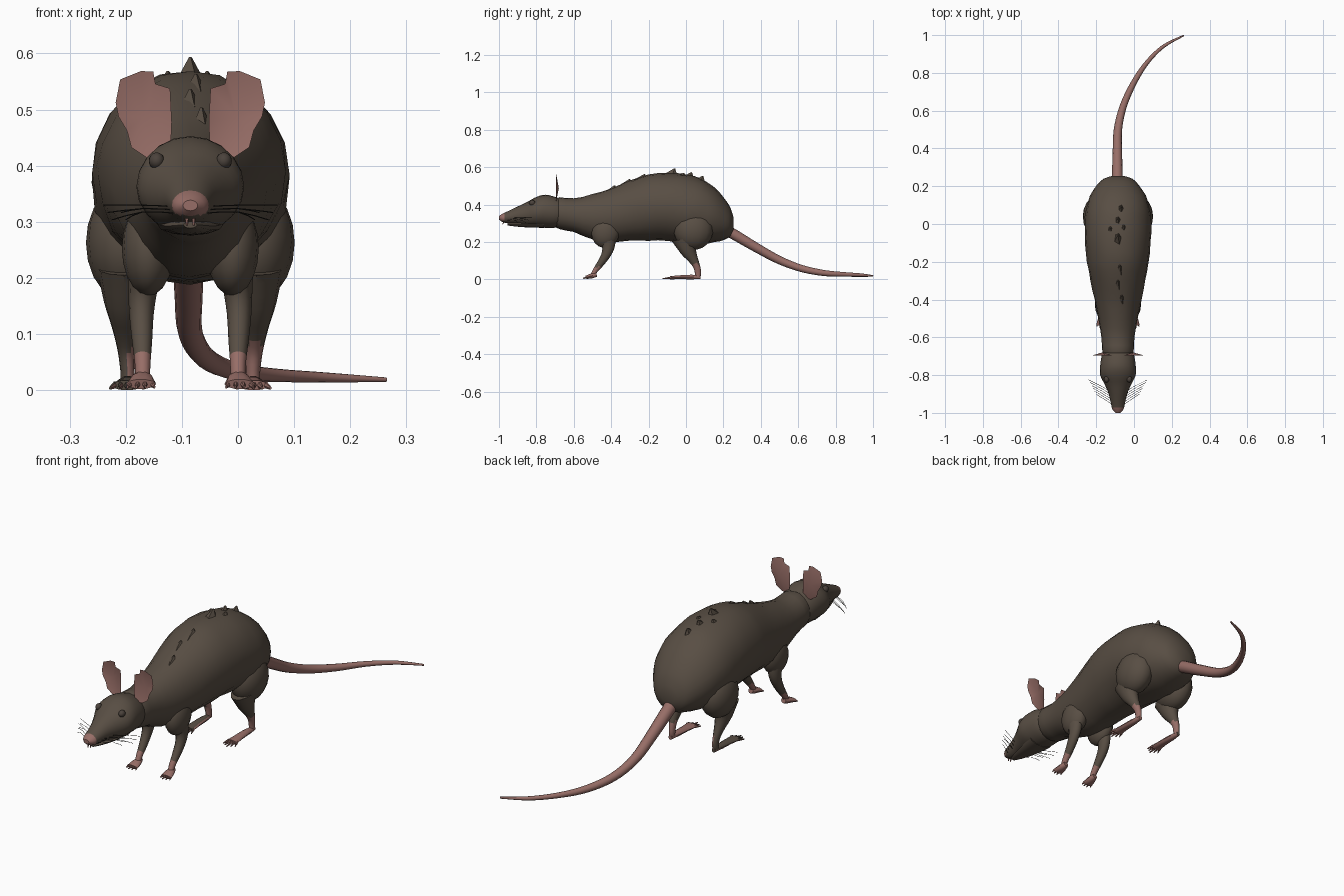
import bpy, bmesh, math, random
from mathutils import Vector, Matrix

if "Cube" in bpy.data.objects:
    bpy.data.objects.remove(bpy.data.objects["Cube"])

random.seed(4)
CX = -0.085          # the animal's own centre line


def material(name, rgb):
    m = bpy.data.materials.new(name)
    m.diffuse_color = (*rgb, 1)
    m.use_nodes = True
    m.node_tree.nodes["Principled BSDF"].inputs["Base Color"].default_value = m.diffuse_color
    return m


FUR = material("brown fur", (0.098, 0.076, 0.057))
SKIN = material("pink skin", (0.31, 0.155, 0.135))
EYE = material("dark eye", (0.07, 0.055, 0.045))
HAIR = material("whisker black", (0.02, 0.018, 0.016))


def finish(name, bm, mats, rule=None, angle=40):
    bmesh.ops.recalc_face_normals(bm, faces=bm.faces)
    me = bpy.data.meshes.new(name)
    bm.to_mesh(me)
    bm.free()
    for m in mats:
        me.materials.append(m)
    if rule:
        for p in me.polygons:
            p.material_index = int(rule(p))
    ob = bpy.data.objects.new(name, me)
    bpy.context.collection.objects.link(ob)
    bpy.ops.object.select_all(action='DESELECT')
    ob.select_set(True)
    bpy.context.view_layer.objects.active = ob
    bpy.ops.object.shade_smooth_by_angle(angle=math.radians(angle))
    return ob


def smooth_path(pts, steps):
    """Catmull-Rom through points of any dimension."""
    P = [pts[0]] + list(pts) + [pts[-1]]
    out = []
    for i in range(1, len(P) - 2):
        for k in range(steps):
            t = k / steps
            out.append([0.5 * (2 * b + (c - a) * t + (2 * a - 5 * b + 4 * c - d) * t * t
                        + (3 * b - a - 3 * c + d) * t ** 3)
                        for a, b, c, d in zip(P[i - 1], P[i], P[i + 1], P[i + 2])])
    return out + [list(pts[-1])]


def loft(name, pts, mats, sides=12, steps=3, level=False, rule=None, bump=0, upright=False):
    """Tube through (x, y, z, half width, half height)."""
    rows = smooth_path(pts, steps)
    pos = [Vector(r[:3]) for r in rows]
    bm = bmesh.new()
    rings = []
    for i, r in enumerate(rows):
        t = (pos[min(i + 1, len(pos) - 1)] - pos[max(i - 1, 0)]).normalized()
        if upright:
            t = Vector((0, 1, 0))
        u = t.cross(Vector((0, 0, 1))).normalized() if level else Vector((1, 0, 0))
        v = u.cross(t).normalized()
        ring = []
        for k in range(sides):
            a = math.tau * k / sides
            j = 1 + random.uniform(-bump, bump)
            ring.append(bm.verts.new(pos[i] + u * math.cos(a) * max(r[3], .001) * j
                                     + v * math.sin(a) * max(r[4], .001) * j))
        rings.append(ring)
    for a, b in zip(rings, rings[1:]):
        for k in range(sides):
            n = (k + 1) % sides
            bm.faces.new((a[k], a[n], b[n], b[k]))
    bm.faces.new(rings[0])
    bm.faces.new(rings[-1])
    return finish(name, bm, mats, rule)


def blob(name, loc, scale, mat, tilt=0):
    bm = bmesh.new()
    bmesh.ops.create_uvsphere(bm, u_segments=16, v_segments=10, radius=1)
    bm.transform(Matrix.Translation(loc) @ Matrix.Rotation(tilt, 4, 'X')
                 @ Matrix.Diagonal((*scale, 1)))
    return finish(name, bm, [mat])


def spine(rows):
    """(y, bottom, top, half width) to loft points."""
    return [(CX, y, (lo + hi) / 2, w, (hi - lo) / 2) for y, lo, hi, w in rows]


# Torso
loft("torso", spine([
    (-0.70, .285, .425, .070), (-0.675, .27, .442, .083), (-0.60, .255, .435, .088),
    (-0.50, .215, .458, .105), (-0.40, .20, .49, .124), (-0.30, .208, .53, .145),
    (-0.20, .21, .565, .163), (-0.10, .21, .572, .173), (0.0, .195, .563, .177),
    (0.08, .19, .54, .168), (0.15, .20, .495, .147), (0.21, .215, .43, .108),
    (0.24, .235, .38, .075), (0.255, .27, .33, .03)]), [FUR], 20, 2, upright=True, bump=.012)

# Head with pink nose tip
loft("head", spine([
    (-0.64, .30, .42, .060), (-0.69, .28, .440, .084), (-0.75, .278, .455, .094),
    (-0.80, .283, .443, .094), (-0.85, .288, .416, .070), (-0.90, .297, .392, .049),
    (-0.95, .302, .368, .037), (-0.98, .308, .354, .030), (-1.0, .322, .341, .013)]),
    [FUR, SKIN], 20, 3, upright=True, rule=lambda p: p.center.y < -.968 and p.center.z > .315)

# Lower jaw and front teeth
loft("lower_jaw", spine([(-0.76, .278, .32, .06), (-0.85, .28, .31, .045),
                         (-0.92, .286, .306, .026), (-0.955, .291, .303, .012)]),
     [FUR], 12, 2, upright=True)
for s in (-1, 1):
    loft("tooth", [(CX + s * .006, -.973, .315, .004, .004),
                   (CX + s * .006, -.98, .296, .002, .002)], [SKIN], 6, 1)

# Ragged tufts along the back
for y, dx, z, r in [(-.22, .01, .565, .03), (-.15, -.02, .565, .03), (-.06, .0, .595, .03),
                    (-.01, .03, .570, .035), (-.02, -.04, .570, .035), (.03, 0, .575, .03),
                    (.09, .015, .555, .03), (-.30, 0, .538, .028), (-.38, .02, .505, .025)]:
    loft("back_tuft", [(CX + dx, y - .02, z - .05, r, r * 1.6),
                       (CX + dx, y, z, .003, .003)], [FUR], 5, 1)

# Tail
loft("tail", [(-.087, .20, .275, .028, .028), (-.088, .27, .235, .028, .028),
              (-.088, .38, .17, .025, .025), (-.085, .50, .105, .022, .022),
              (-.058, .62, .06, .019, .019), (-.005, .74, .036, .016, .016),
              (.065, .85, .029, .012, .012), (.155, .94, .025, .009, .009),
              (.264, .998, .021, .004, .004)], [SKIN], 12, 4, level=True)

# Outline of one ear: (outward offset, height)
EAR = [(.052, .415), (.035, .435), (.033, .48), (.036, .54), (.062, .548), (.066, .570),
       (.088, .571), (.125, .556), (.133, .515), (.128, .49), (.113, .465), (.105, .435),
       (.075, .415)]

for s, side in ((-1, "left"), (1, "right")):
    def X(d):
        return CX + s * d

    # Ear: thin plate, slightly cupped towards the middle
    bm = bmesh.new()
    rim = [bm.verts.new((X(d), -.695, z)) for d, z in EAR]
    hub = bm.verts.new((X(.082), -.680, .49))
    for a, b in zip(rim, rim[1:] + rim[:1]):
        bm.faces.new((a, b, hub))
    bmesh.ops.solidify(bm, geom=bm.faces[:], thickness=.011)
    finish(side + "_ear", bm, [SKIN])

    blob(side + "_eye", (X(.060), -.822, .411), (.014, .017, .015), EYE)

    # Front leg
    blob(side + "_shoulder", (X(.075), -.43, .255), (.047, .075, .085), FUR, -.2)
    loft(side + "_front_leg", [
        (X(.080), -.43, .25, .034, .050), (X(.084), -.415, .19, .027, .037),
        (X(.087), -.425, .14, .022, .026), (X(.086), -.455, .09, .018, .019),
        (X(.085), -.485, .05, .014, .014), (X(.085), -.50, .02, .013, .012)],
        [FUR, SKIN], 12, 3, rule=lambda p: p.center.z < .07)
    loft(side + "_front_foot", [
        (X(.085), -.478, .028, .012, .012), (X(.086), -.505, .021, .021, .014),
        (X(.088), -.535, .013, .027, .009)], [SKIN], 10, 2)
    for k in (-1.5, -.5, .5, 1.5):
        loft(side + "_front_toe", [
            (X(.087 + k * .011), -.525, .015, .006, .007),
            (X(.088 + k * .016), -.555 + abs(k) * .008, .008, .002, .003)], [SKIN], 6, 1)

    # Hind leg; the left paw is furred above and bare below
    blob(side + "_thigh", (X(.115), .04, .265), (.071, .105, .105), FUR, -.15)
    loft(side + "_hind_leg", [
        (X(.118), .00, .22, .048, .078), (X(.118), .012, .16, .036, .046),
        (X(.116), .035, .115, .024, .028), (X(.114), .056, .075, .016, .019),
        (X(.112), .064, .04, .013, .017), (X(.112), .064, .018, .012, .014)],
        [FUR, SKIN], 12, 3,
        rule=lambda p: p.center.z < .085 and (s > 0 or p.normal.x > .3))
    bare = (lambda p: True) if s > 0 else (lambda p: p.normal.z < -.2 or p.normal.x > .7)
    loft(side + "_hind_foot", [
        (X(.112), .078, .014, .009, .010), (X(.112), .03, .015, .016, .013),
        (X(.112), -.03, .014, .020, .011), (X(.113), -.085, .011, .027, .009)],
        [FUR, SKIN], 10, 2, rule=bare)
    for k in (-2, -1, 0, 1, 2):
        loft(side + "_hind_toe", [
            (X(.113 + k * .010), -.075, .012, .006, .007),
            (X(.113 + k * .015), -.125 + abs(k) * .010, .006, .002, .003)],
            [FUR, SKIN], 6, 1, rule=bare)

    # Whiskers fanned back from the snout
    for k in range(6):
        z = .318 + .006 * (k % 3)
        y = -.955 + .012 * k
        loft(side + "_whisker", [
            (X(.030), y, z, .001, .001),
            (X(.085), y + .035, z + .002, .0009, .0009),
            (X(.115 + .008 * k), y + .055 + .003 * k, z - .012 + .007 * (k % 3), .0005, .0005)],
            [HAIR], 4, 2, level=True)

# Rest the whole animal on the ground
bpy.context.view_layer.update()
low = min(v.co.z for o in bpy.data.objects for v in o.data.vertices)
for o in bpy.data.objects:
    o.data.transform(Matrix.Translation((0, 0, -low)))
